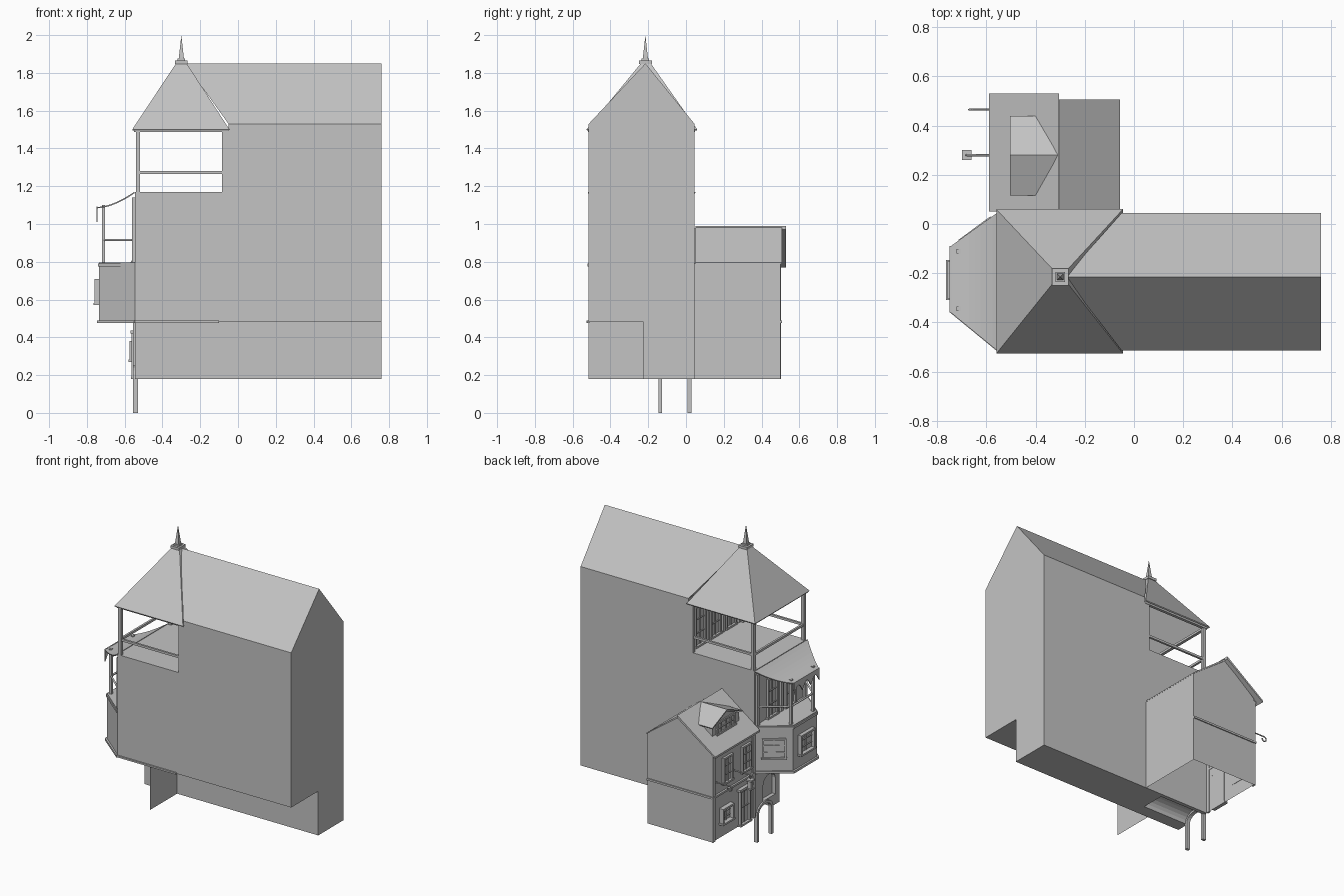
import bpy, bmesh, math
from mathutils import Matrix, Vector

if "Cube" in bpy.data.objects:
    bpy.data.objects.remove(bpy.data.objects["Cube"])

stone = bpy.data.materials.new("plain_grey")
stone.diffuse_color = (0.55, 0.55, 0.55, 1)
stone.use_nodes = True
stone.node_tree.nodes["Principled BSDF"].inputs["Base Color"].default_value = stone.diffuse_color


def mesh(name, verts, faces, thick=0):
    me = bpy.data.meshes.new(name)
    me.from_pydata(verts, [], faces)
    bm = bmesh.new()
    bm.from_mesh(me)
    bmesh.ops.recalc_face_normals(bm, faces=bm.faces)
    bm.to_mesh(me)
    bm.free()
    me.materials.append(stone)
    ob = bpy.data.objects.new(name, me)
    bpy.context.collection.objects.link(ob)
    if thick:
        m = ob.modifiers.new("thickness", 'SOLIDIFY')
        m.thickness = thick
    return ob


def prism(name, pts, axis, a, b, skip=None):
    """Extrude a 2D outline along an axis; skip leaves one side face open."""
    def put(p, d):
        q = list(p)
        q.insert("xyz".index(axis), d)
        return tuple(q)
    n = len(pts)
    v = [put(p, a) for p in pts] + [put(p, b) for p in pts]
    f = [tuple(range(n)), tuple(range(n, 2 * n))]
    f += [(i, (i + 1) % n, n + (i + 1) % n, n + i) for i in range(n) if i != skip]
    return mesh(name, v, f)


def boxes(name, items, matrix=None):
    """Join several (x0,x1,y0,y1,z0,z1) boxes into one object."""
    v, f = [], []
    for x0, x1, y0, y1, z0, z1 in items:
        o = len(v)
        v += [(x, y, z) for x in (x0, x1) for y in (y0, y1) for z in (z0, z1)]
        f += [tuple(o + i for i in q) for q in ((0, 1, 3, 2), (4, 5, 7, 6), (0, 1, 5, 4),
                                                (2, 3, 7, 6), (0, 2, 6, 4), (1, 3, 7, 5))]
    ob = mesh(name, v, f)
    if matrix:
        ob.data.transform(matrix)
    return ob


def window(name, x, y, z, w, h, depth=0.015, angle=0, cols=2, rows=3):
    """Framed window facing -x, centred at y, bottom at z."""
    t, a, b = 0.012, -depth, 0.002
    parts = [(a, b, -w/2, -w/2 + t, 0, h), (a, b, w/2 - t, w/2, 0, h),
             (a, b, -w/2, w/2, h - t, h), (a - .004, b, -w/2 - .006, w/2 + .006, 0, t),
             (-.003, b, -w/2, w/2, 0, h)]
    parts += [(-.009, b, -w/2 + w*i/cols - .003, -w/2 + w*i/cols + .003, 0, h) for i in range(1, cols)]
    parts += [(-.009, b, -w/2, w/2, h*i/rows - .003, h*i/rows + .003) for i in range(1, rows)]
    return boxes(name, parts, Matrix.Translation((x, y, z)) @ Matrix.Rotation(angle, 4, 'Z'))


def tube(name, pts, r):
    cu = bpy.data.curves.new(name, 'CURVE')
    cu.dimensions = '3D'
    cu.bevel_depth, cu.bevel_resolution, cu.use_fill_caps = r, 1, True
    s = cu.splines.new('POLY')
    s.points.add(len(pts) - 1)
    for p, q in zip(s.points, pts):
        p.co = (*q, 1)
    cu.materials.append(stone)
    ob = bpy.data.objects.new(name, cu)
    bpy.context.collection.objects.link(ob)


def arch(y0, y1, z0, zs, rise, n=10):
    """Arched outline in y, z."""
    c, r = (y0 + y1) / 2, (y1 - y0) / 2
    return [(y0, z0)] + [(c - r * math.cos(math.pi * i / n), zs + rise * math.sin(math.pi * i / n))
                         for i in range(n + 1)] + [(y1, z0)]


# Main house: overhanging upper floors above a narrower ground floor
F, B, M, RY = -0.515, 0.045, -0.225, -0.215
def profile(top):
    return [(F, .48), (F, top), (B, top), (B, .18), (M, .18), (M, .48)]
prism("main_house", profile(1.53), 'x', -.05, .76)
terrace = prism("terrace_block", profile(1.17), 'x', -.545, -.05)
for nm, pts, a, b in (("vault_cutter", arch(-.14, .02, .1, .185, .06), -.6, -.2),
                      ("door_cutter", arch(-.18, -.05, .25, .36, .05), -.6, -.52)):
    cut = prism(nm, pts, 'x', a, b)
    cut.hide_render = True
    cut.hide_set(True)
    m = terrace.modifiers.new(nm, 'BOOLEAN')
    m.operation, m.object = 'DIFFERENCE', cut
mesh("undercroft_wall", [(-.3, F, .18), (-.3, M, .18), (-.3, M, .48), (-.3, F, .48)], [(0, 1, 2, 3)])
mesh("main_roof", [(-.05, F, 1.53), (-.05, B, 1.53), (-.28, RY, 1.85),
                   (.76, F, 1.53), (.76, B, 1.53), (.76, RY, 1.85)],
     [(0, 1, 2), (3, 4, 5), (0, 3, 5, 2), (1, 4, 5, 2)])

# Cellar arch with two legs
o, i = arch(-.145, .028, 0, .185, .065), arch(-.126, .009, 0, .185, .047)
prism("cellar_arch", o + i[::-1], 'x', -.555, -.53)

# Tower roof, cap and finial
e = [(-.56, -.527), (-.045, -.527), (-.045, .06), (-.56, .06)]
c = [(-.325, -.235), (-.275, -.235), (-.275, -.19), (-.325, -.19)]
mesh("tower_roof", [(*p, 1.5) for p in e] + [(*p, 1.855) for p in c],
     [(k, (k + 1) % 4, 4 + (k + 1) % 4, 4 + k) for k in range(4)] + [(4, 5, 6, 7)], .008)
boxes("roof_cap", [(-.333, -.267, -.25, -.18, 1.848, 1.865), (-.32, -.28, -.235, -.195, 1.865, 1.875)])
mesh("finial", [(-.3 + sx * .014, RY + sy * .014, 1.872) for sx, sy in ((-1, -1), (1, -1), (1, 1), (-1, 1))]
     + [(-.3, RY, 2.0)], [(0, 1, 2, 3), (0, 1, 4), (1, 2, 4), (2, 3, 4), (3, 0, 4)])

# Tower posts, beams and rails
posts = [(x, x + .022, y, y + .022, 1.17, 1.5) for x in (-.54, -.085) for y in (F, B - .022)]
boxes("tower_posts", posts + [(-.07, -.05, y, y + .022, 1.17, 1.5) for y in (F, B - .022)])
boxes("tower_rails", [(-.54, -.06, y, y + .014, 1.265, 1.28) for y in (F + .004, B - .018)]
      + [(-.537, -.523, F, B, 1.265, 1.28)])
boxes("tower_beams", [(-.55, -.05, y, y + .02, 1.488, 1.503) for y in (F - .003, B - .017)]
      + [(-.55, -.53, F, B, 1.488, 1.503)])
for k, y in enumerate((-.4, -.235, -.07)):
    window("tower_door_%d" % k, -.05, y, 1.17, .11, .28)
boxes("tower_pilasters", [(-.066, -.048, y - .012, y + .012, 1.17, 1.5) for y in (-.49, -.318, -.152, .015)])

# Bay with mouldings
def bay(g):
    return [(-.545, F - g), (-.735 - g, -.355 - g * .5), (-.735 - g, -.1 + g * .5), (-.545, B - .003 + g)]
prism("bay", bay(0), 'z', .48, .795)
prism("bay_base_moulding", bay(.012), 'z', .475, .49)
prism("bay_top_moulding", bay(.007), 'z', .775, .79)
boxes("front_moulding", [(-.55, -.1, F - .01, F + .005, .477, .488)])
window("bay_front_window", -.735, -.228, .57, .15, .14, .025)
window("bay_side_window", -.64, -.03, .57, .15, .14, .012, -math.radians(53.6))

# Bay balcony: posts, rails, doors
corner = [(-.712, -.345), (-.712, -.11)]
boxes("balcony_posts", [(x - .009, x + .009, y - .009, y + .009, .79, 1.1) for x, y in corner])
ring = [(-.545, -.49), corner[0], corner[1], (-.545, .02)]
tube("balcony_rail", [(*p, .915) for p in ring], .007)
for k, y in enumerate((-.33, -.14)):
    window("balcony_door_%d" % k, -.545, y, .795, .11, .27)
boxes("balcony_pilasters", [(-.56, -.543, y - .012, y + .012, .795, 1.14) for y in (-.49, -.235, .02)])

# Swept canopy over the balcony with scalloped valance
v, f, n = [], [], 8
for k in range(n + 1):
    t = k / n
    x, z = -.745 + .195 * t, 1.09 + .08 * t ** 1.7
    v += [(x, -.36 - .16 * t, z), (x, -.09 + .14 * t, z)]
f = [(2 * k, 2 * k + 1, 2 * k + 3, 2 * k + 2) for k in range(n)]
mesh("canopy", v, f, .007)
low = []
for k in range(25):
    t = k / 24
    low.append((-.36 + .27 * t, 1.01 + .05 * abs(math.sin(t * math.pi * 3))))
prism("valance", [(-.09, 1.092), (-.36, 1.092)] + low, 'x', -.75, -.743)

# Annex: hollow gabled house, open below
prism("annex_walls", [(-.545, .18), (-.545, .79), (-.31, .975), (-.06, .79), (-.06, .18)],
      'y', .045, .5, skip=4)
prism("annex_roof_street_side", [(-.305, .99), (-.59, .783), (-.59, .77), (-.305, .972)], 'y', .05, .53)
prism("annex_roof_rear_side", [(-.31, .985), (-.31, .972), (-.057, .788), (-.057, .796)], 'y', .05, .507)
boxes("annex_mouldings", [(-.558, -.543, .05, .508, .475, .488), (-.555, -.06, .498, .507, .475, .488),
                          (-.56, -.543, .05, .5, .755, .775)])
boxes("annex_pilasters", [(-.555, -.543, y, y + .025, .18, .775) for y in (.048, .478)])
window("annex_upper_window_left", -.545, .34, .53, .1, .18)
window("annex_upper_window_right", -.545, .14, .53, .1, .18)
window("annex_ground_window", -.545, .36, .27, .12, .11, .03)
window("annex_door", -.545, .16, .18, .11, .24, .018, rows=2)
boxes("door_lintel", [(-.57, -.543, .09, .23, .42, .435)])

# Dormer
prism("dormer_front", [(.135, .82), (.135, .912), (.28, .972), (.42, .912), (.42, .82)], 'x', -.492, -.37)
mesh("dormer_roof", [(-.505, .115, .92), (-.505, .28, .988), (-.505, .44, .92),
                     (-.395, .115, .92), (-.31, .28, .988), (-.395, .44, .92)],
     [(0, 1, 4, 3), (1, 2, 5, 4)], .008)
window("dormer_window", -.492, .28, .845, .2, .085, .008, cols=4, rows=2)

# Hook bracket and hanging lantern
curl = [(-.655 - .016 * math.sin(a), .465, .545 - .016 * math.cos(a) + .016)
        for a in [math.radians(180 - 30 * k) for k in range(10)]]
tube("sign_hook", [(-.545, .465, .577)] + curl, .004)
tube("lantern_bracket", [(-.545, .28, .59), (-.68, .28, .59), (-.68, .28, .565)], .005)
boxes("lantern", [(-.692, -.668, .268, .292, .5, .55), (-.7, -.66, .26, .3, .55, .562),
                  (-.697, -.663, .263, .297, .493, .502)])
